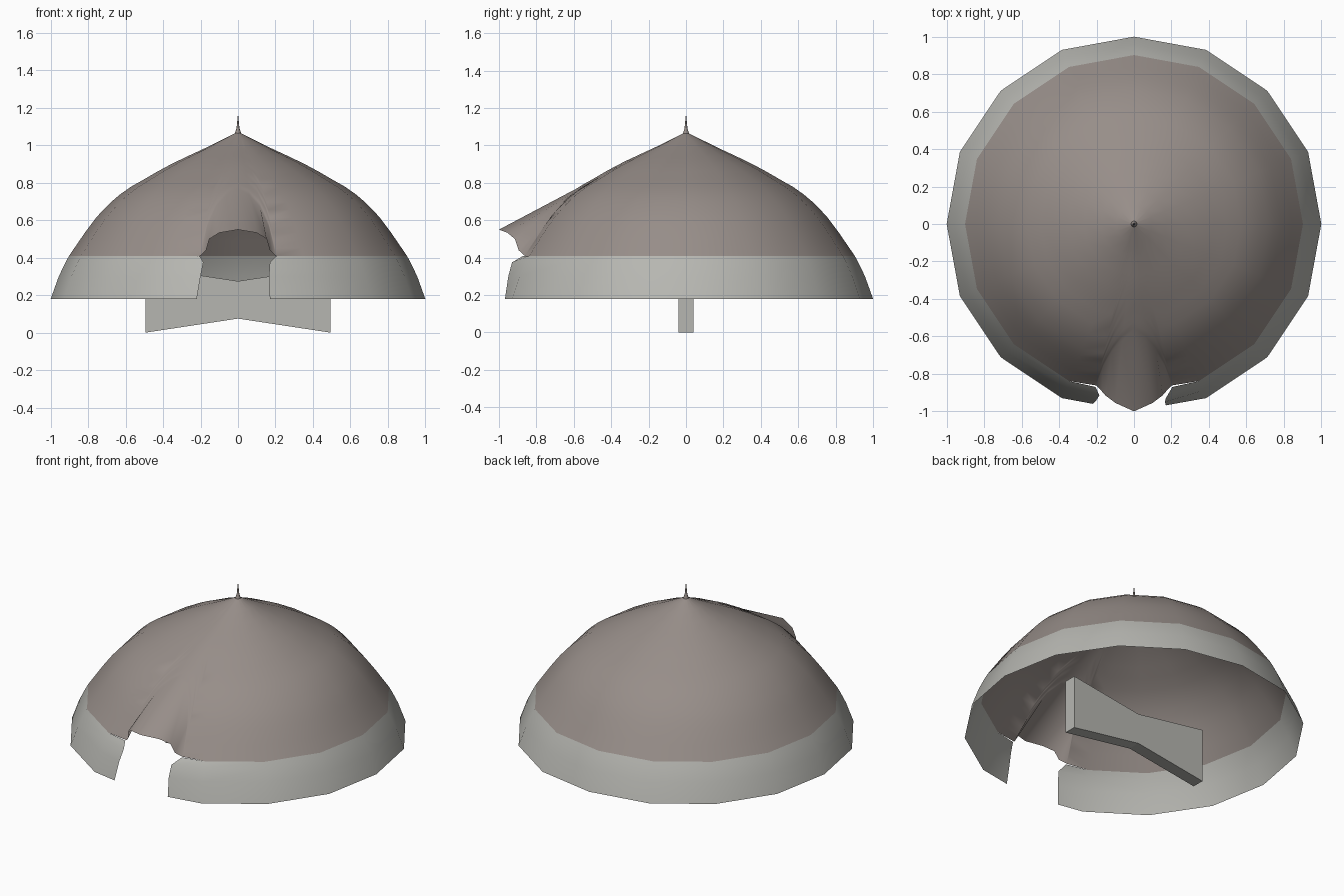
import bpy, bmesh, math

if "Cube" in bpy.data.objects:
    bpy.data.objects.remove(bpy.data.objects["Cube"])


def material(name, rgb):
    m = bpy.data.materials.new(name)
    m.diffuse_color = (*rgb, 1)
    m.use_nodes = True
    m.node_tree.nodes["Principled BSDF"].inputs["Base Color"].default_value = m.diffuse_color
    return m


BROWN = material("weathered brown", (0.31, 0.27, 0.25))
GREY = material("pale grey", (0.47, 0.47, 0.44))


def make(name, bm, mat, smooth=True):
    bmesh.ops.recalc_face_normals(bm, faces=bm.faces)
    me = bpy.data.meshes.new(name)
    bm.to_mesh(me)
    bm.free()
    me.materials.append(mat)
    for p in me.polygons:
        p.use_smooth = smooth
    ob = bpy.data.objects.new(name, me)
    bpy.context.collection.objects.link(ob)
    return ob


# Roof profile as (height, radius)
PROFILE = [(0.18, 1.0), (0.3, 0.957), (0.375, 0.921), (0.41, 0.902), (0.54, 0.813),
           (0.63, 0.745), (0.72, 0.655), (0.78, 0.57), (0.825, 0.49), (0.87, 0.413),
           (0.915, 0.327), (0.99, 0.165), (1.065, 0.015)]


def radius(z):
    for (z0, r0), (z1, r1) in zip(PROFILE, PROFILE[1:]):
        if z <= z1:
            return r0 + (r1 - r0) * (z - z0) / (z1 - z0)
    return PROFILE[-1][1]


def on_roof(deg, z):
    """Point on the 16-sided roof; deg is measured from the front."""
    off = abs(deg) % 22.5 - 11.25
    r = radius(z) * math.cos(math.radians(11.25)) / math.cos(math.radians(off))
    if abs(deg) % 90 > 1 and abs(deg) > 22:
        r *= 1.006
    a = math.radians(deg)
    return (r * math.sin(a), -r * math.cos(a), z)


def skin(bm, cols, closed):
    """Join neighbouring columns of vertices with quads."""
    pairs = list(zip(cols, cols[1:])) + ([(cols[-1], cols[0])] if closed else [])
    for a, b in pairs:
        for i in range(len(a) - 1):
            bm.faces.new((a[i], b[i], b[i + 1], a[i + 1]))


# Upper roof: columns start higher along an arch above the doorway
# (angle, arch height, lip point of the hood)
ARCH = [(0, 0.77, (0, -1.0, 0.55)), (5.6, 0.735, (0.1, -0.955, 0.533)),
        (9.9, 0.67, (0.153, -0.915, 0.50)), (12.3, 0.56, (0.17, -0.895, 0.44)),
        (13.2, 0.41, None)]
front = [(-a, z, p and (-p[0], p[1], p[2])) for a, z, p in reversed(ARCH[1:])] + ARCH
columns = front + [(22.5 * i, 0.41, None) for i in range(1, 16)]
ROWS = 16
bm = bmesh.new()
cols, lips = [], []
for deg, base, lip in columns:
    cols.append([bm.verts.new(on_roof(deg, base + (1.065 - base) * i / ROWS))
                 for i in range(ROWS + 1)])
    lips.append(bm.verts.new(lip) if lip else None)
skin(bm, cols, True)

# Hood projecting over the doorway
for i in range(len(front) - 1):
    ring = [cols[i][0], cols[i + 1][0], lips[i + 1], lips[i]]
    bm.faces.new([v for v in ring if v])
make("roof_and_hood", bm, BROWN)

# Lower band, cut open at the doorway with slightly uneven ends
RIGHT_END = [(0.17, -0.968, 0.18), (0.165, -0.95, 0.3), (0.17, -0.93, 0.375), (0.205, -0.87, 0.41)]
LEFT_END = [(-0.22, -0.96, 0.18), (-0.2, -0.94, 0.3), (-0.185, -0.915, 0.375), (-0.205, -0.87, 0.41)]
bm = bmesh.new()
paths = [RIGHT_END]
paths += [[on_roof(22.5 * i, z) for z, _ in PROFILE[:4]] for i in range(1, 16)]
paths += [LEFT_END]
skin(bm, [[bm.verts.new(p) for p in path] for path in paths], False)
make("lower_band", bm, GREY)

# Thin spike on the peak
bm = bmesh.new()
rings = [(0.018, 1.06), (0.008, 1.09), (0.001, 1.16)]
cols = [[bm.verts.new((r * math.cos(a), r * math.sin(a), z)) for r, z in rings]
        for a in (math.tau * k / 8 for k in range(8))]
skin(bm, cols, True)
make("roof_spike", bm, BROWN)

# Bow-tie shaped board standing in the middle
bm = bmesh.new()
outline = [(-0.495, 0), (0, 0.075), (0.495, 0), (0.495, 0.35), (0, 0.275), (-0.495, 0.35)]
f, b = [[bm.verts.new((x, y, z)) for x, z in outline] for y in (-0.04, 0.04)]
for s in (f, b):
    bm.faces.new((s[0], s[1], s[4], s[5]))
    bm.faces.new((s[1], s[2], s[3], s[4]))
for i in range(6):
    j = (i + 1) % 6
    bm.faces.new((f[i], f[j], b[j], b[i]))
make("centre_board", bm, GREY, smooth=False)
